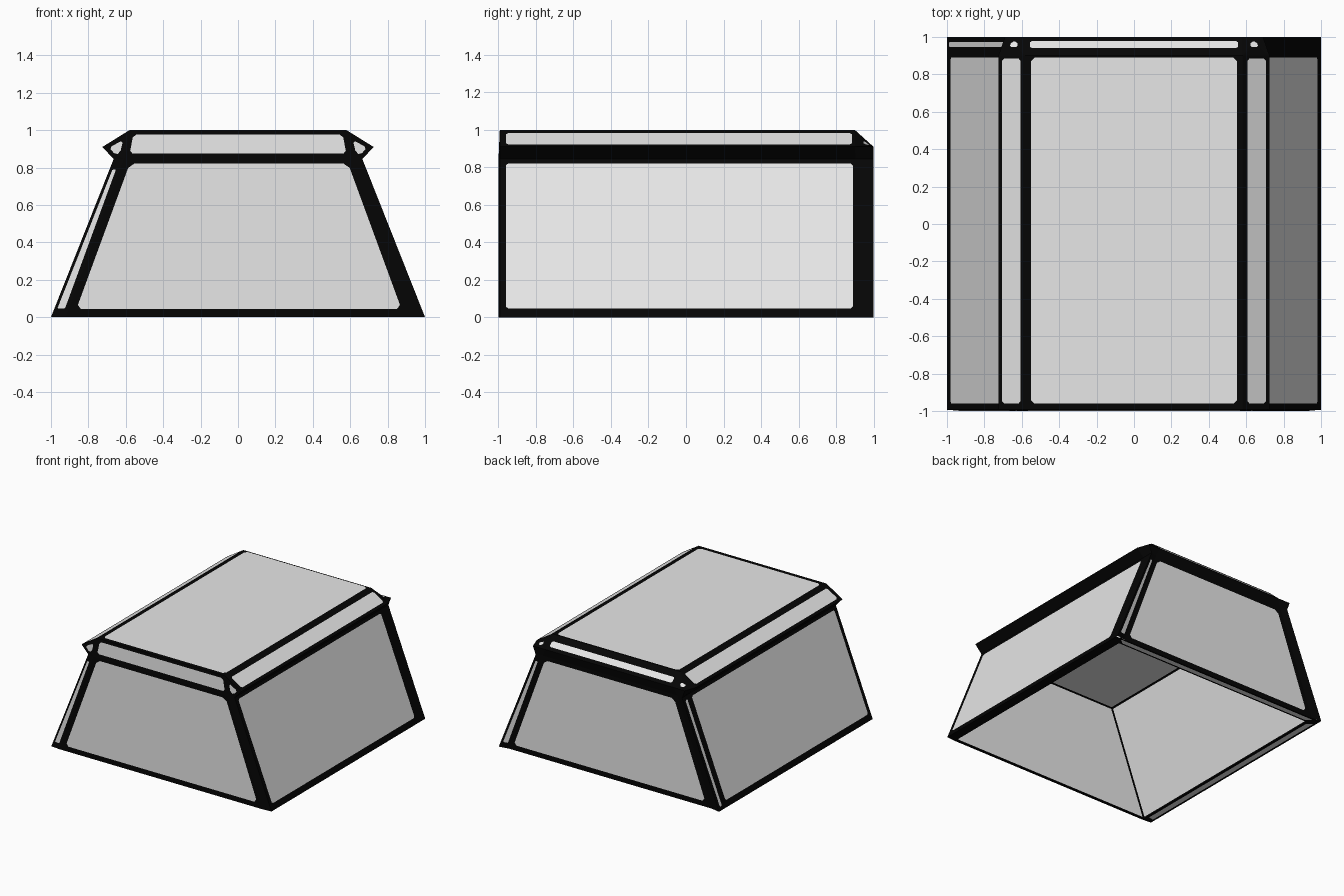
import bpy, bmesh
from mathutils import Vector

if "Cube" in bpy.data.objects:
    bpy.data.objects.remove(bpy.data.objects["Cube"])


def material(name, v):
    m = bpy.data.materials.new(name)
    m.diffuse_color = (v, v, v, 1)
    m.use_nodes = True
    m.node_tree.nodes["Principled BSDF"].inputs["Base Color"].default_value = m.diffuse_color
    return m


BLACK = material("black edging", 0.0015)
GREY = material("pale grey panel", 0.8)
HUB = Vector((0, 0, 0.4))


class Part:
    """A named shell made of quads, each with a black border and a grey inset."""

    def __init__(self, name, inward=False):
        self.name, self.inward, self.bm = name, inward, bmesh.new()

    def face(self, pts, grey=False):
        f = self.bm.faces.new([self.bm.verts.new(p) for p in pts])
        f.normal_update()
        out = f.normal.dot(f.calc_center_median() - HUB) > 0
        if out == self.inward:
            f.normal_flip()
        f.material_index = 1 if grey else 0

    def panel(self, corners, margins=None, cut=0.02):
        c = [Vector(p) for p in corners]
        if margins is None:
            self.face(c)
            return

        def at(u, v):
            return c[0].lerp(c[1], u).lerp(c[3].lerp(c[2], u), v)

        def place(du, dv, right, top):
            # inset distances du, dv measured from the chosen corner
            lv = ((c[3] - c[0]).length + (c[2] - c[1]).length) / 2
            v = 1 - dv / lv if top else dv / lv
            lu = (at(1, v) - at(0, v)).length
            u = 1 - du / lu if right else du / lu
            return at(u, v)

        l, r, b, t = margins
        k = cut
        inner = [place(l, b + k, 0, 0), place(l + k, b, 0, 0),
                 place(r + k, b, 1, 0), place(r, b + k, 1, 0),
                 place(r, t + k, 1, 1), place(r + k, t, 1, 1),
                 place(l + k, t, 0, 1), place(l, t + k, 0, 1)]
        self.face(inner, True)
        for i in range(4):
            a, d = inner[2 * i], inner[2 * i + 1]
            self.face([c[i], d, a])
            self.face([c[i], c[(i + 1) % 4], inner[(2 * i + 2) % 8], d])

    def finish(self):
        bmesh.ops.remove_doubles(self.bm, verts=self.bm.verts, dist=0.0005)
        me = bpy.data.meshes.new(self.name)
        self.bm.to_mesh(me)
        self.bm.free()
        me.materials.append(BLACK)
        me.materials.append(GREY)
        bpy.context.collection.objects.link(bpy.data.objects.new(self.name, me))


# Main levels: wall foot / wall head half widths, and depth lines
XF, XH = 1.0, 0.665        # sloping side walls
PF, PH = 0.92, 0.61        # front and back panels
YF, YS, YB, YW, YE = -1.0, -0.993, 0.905, 0.985, 1.0
ZH, ZR = 0.845, 0.91       # wall head, ridge of the cap

# Sloping walls
walls = Part("outer_walls")
walls.panel([(-PF, YF, 0), (PF, YF, 0), (PH, YF, ZH), (-PH, YF, ZH)], (.04, .03, .045, .025), .025)
walls.panel([(-PF, YW, 0), (PF, YW, 0), (PH, YW, ZH), (-PH, YW, ZH)], (.04, .03, .045, .035), .025)
for s in (-1, 1):
    walls.panel([(s * XF, YS, 0), (s * XF, YB, 0), (s * XH, YB, ZH), (s * XH, YS, ZH)],
                (.033, .015, .05, .025), .012)
    # narrow corner strips, front then back ridge
    walls.panel([(s * PF, YF, 0), (s * XF, YS, 0), (s * XH, YS, ZH), (s * PH, YF, ZH)],
                (.022, .016, .05, .06) if s < 0 else None, .004)
    walls.panel([(s * XF, YB, 0), (s * XF, YE, 0), (s * XH, YE, ZH), (s * XH, YB, ZH)],
                (.042, .027, .03, .03) if s < 0 else None, .006)
    walls.panel([(s * PF, YW, 0), (s * XF, YE, 0), (s * XH, YE, ZH), (s * PH, YW, ZH)],
                (.022, .018, .05, .06) if s > 0 else None, .004)
walls.finish()

# Cap with flared ridge
cap = Part("top_cap")
T, R, RB = 0.58, 0.725, 0.69
cap.panel([(-T, YS, 1), (T, YS, 1), (T, 0.9, 1), (-T, 0.9, 1)], (.028, .028, .033, .01))
cap.panel([(-T, YS, 1), (T, YS, 1), (PH, YF, ZH), (-PH, YF, ZH)], (.025, .025, .025, .03), .015)
cap.panel([(-T, 0.9, 1), (T, 0.9, 1), (T, YE, ZR), (-T, YE, ZR)], (.025, .025, .055, .03), .008)
cap.panel([(-T, YE, ZR), (T, YE, ZR), (PH, YW, ZH), (-PH, YW, ZH)])
for s in (-1, 1):
    cap.panel([(s * T, YS, 1), (s * T, 0.9, 1), (s * R, 0.9, ZR), (s * R, YS, ZR)],
              (.033, .015, .032, .024), .012)
    cap.panel([(s * R, YS, ZR), (s * R, 0.9, ZR), (s * XH, YB, ZH), (s * XH, YS, ZH)])
    # front and back cap corners, each with a small grey dot
    cap.panel([(s * T, YS, 1), (s * R, YS, ZR), (s * XH, YS, ZH), (s * PH, YF, ZH)],
              (.03, .025, .03, .03), .014)
    cap.panel([(s * T, 0.9, 1), (s * R, 0.9, ZR), (s * RB, YE, ZR), (s * T, YE, ZR)],
              (.045, .045, .055, .03), .01)
    # black underside of the back corner
    cap.panel([(s * R, 0.9, ZR), (s * RB, YE, ZR), (s * XH, YE, ZH), (s * XH, YB, ZH)])
    cap.panel([(s * T, YE, ZR), (s * RB, YE, ZR), (s * XH, YE, ZH), (s * PH, YW, ZH)])
cap.finish()

# Hollow inside
inside = Part("hollow_inside", inward=True)
IF, IH, Y0, Y1, ZC = 0.92, 0.605, -0.98, 0.92, 0.842
LINE = (.01, .01, .01, .01)
top = [(-IH, Y0, ZC), (IH, Y0, ZC), (IH, Y1, ZC), (-IH, Y1, ZC)]
foot = [(-IF, Y0, 0), (IF, Y0, 0), (IF, Y1, 0), (-IF, Y1, 0)]
inside.panel(top, LINE, .002)
for i in range(4):
    j = (i + 1) % 4
    inside.panel([foot[i], foot[j], top[j], top[i]], LINE, .002)
inside.finish()

# Bottom rim between walls and hollow
rim = Part("bottom_rim")
outer = [(-XF, YS, 0), (XF, YS, 0), (XF, YW, 0), (-XF, YW, 0)]
for i in range(4):
    j = (i + 1) % 4
    rim.panel([outer[i], outer[j], foot[j], foot[i]],
              (.04, .04, .02, .022) if i >= 2 else None, .006)
rim.finish()
